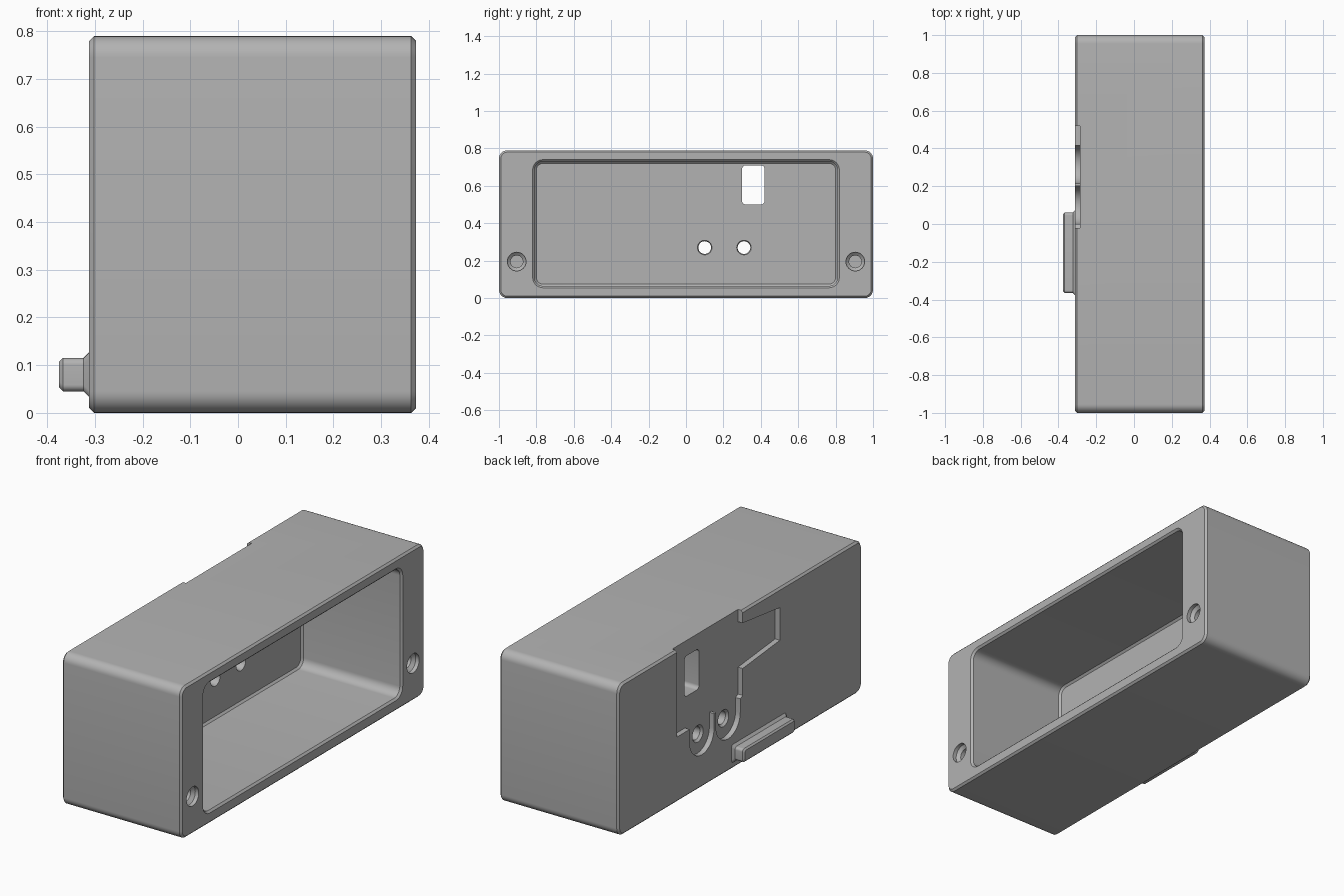
import bpy, bmesh
from math import sin, cos, pi

if "Cube" in bpy.data.objects:
    bpy.data.objects.remove(bpy.data.objects["Cube"])

grey = bpy.data.materials.new("plain grey")
grey.use_nodes = True
grey.diffuse_color = (0.45, 0.45, 0.45, 1)
grey.node_tree.nodes["Principled BSDF"].inputs["Base Color"].default_value = (0.45, 0.45, 0.45, 1)


def arc(y, z, r, start, end, steps=8):
    """Points on an arc in the y-z plane."""
    return [(y + r * cos(start + (end - start) * i / steps),
             z + r * sin(start + (end - start) * i / steps)) for i in range(steps + 1)]


def rounded(y0, y1, z0, z1, r):
    """Rounded rectangle outline in the y-z plane."""
    corners = [(y1 - r, z1 - r), (y0 + r, z1 - r), (y0 + r, z0 + r), (y1 - r, z0 + r)]
    return [p for i, (y, z) in enumerate(corners)
            for p in arc(y, z, r, i * pi / 2, (i + 1) * pi / 2)]


def circle(y, z, r):
    return [(y + r * cos(i * pi / 16), z + r * sin(i * pi / 16)) for i in range(32)]


def loft(name, layers):
    """Solid skinned through (x, outline) layers."""
    bm = bmesh.new()
    rings = [[bm.verts.new((x, y, z)) for y, z in outline] for x, outline in layers]
    for a, b in zip(rings, rings[1:]):
        for i in range(len(a)):
            bm.faces.new((a[i - 1], a[i], b[i], b[i - 1]))
    bm.faces.new(rings[0])
    bm.faces.new(rings[-1])
    bmesh.ops.recalc_face_normals(bm, faces=bm.faces)
    mesh = bpy.data.meshes.new(name)
    bm.to_mesh(mesh)
    bm.free()
    mesh.materials.append(grey)
    obj = bpy.data.objects.new(name, mesh)
    bpy.context.collection.objects.link(obj)
    return obj


def cut(target, cutter):
    bpy.context.view_layer.objects.active = target
    mod = target.modifiers.new("cut", 'BOOLEAN')
    mod.operation = 'DIFFERENCE'
    mod.solver = 'EXACT'
    mod.object = cutter
    bpy.ops.object.modifier_apply(modifier=mod.name)
    bpy.data.objects.remove(cutter)


def smooth(obj):
    bpy.ops.object.select_all(action='DESELECT')
    obj.select_set(True)
    bpy.context.view_layer.objects.active = obj
    bpy.ops.object.shade_smooth_by_angle(angle=0.5)


back, front, floor, recess = -0.312, 0.373, -0.2, -0.285


# Housing block with chamfered end faces
def block(inset):
    return rounded(-1 + inset, 1 - inset, inset, 0.79 - inset, 0.045 - inset)


housing = loft("housing", [(back, block(0.01)), (back + 0.01, block(0)),
                           (front - 0.01, block(0)), (front, block(0.01))])


# Main cavity with a chamfered rim and softened floor edge
def pocket(grow):
    return rounded(-0.81 - grow, 0.81 + grow, 0.065 - grow, 0.73 + grow, 0.045 + grow)


cut(housing, loft("cavity_cutter", [(floor, pocket(-0.01)), (floor + 0.01, pocket(0)),
                                    (front - 0.01, pocket(0)), (front + 0.01, pocket(0.02))]))

# Shallow keyed recess on the closed side
outline = [(0.52, 0.85), (0.52, 0.34), (0.415, 0.34)]
outline += arc(0.315, 0.27, 0.1, 0, -pi, 16)
outline += [(0.215, 0.345), (0.2, 0.345)]
outline += arc(0.1, 0.27, 0.1, 0, -pi, 16)
outline += [(0, 0.34), (-0.02, 0.35), (-0.02, 0.49), (-0.325, 0.52),
            (-0.325, 0.69), (-0.02, 0.726), (-0.02, 0.85)]
cut(housing, loft("recess_cutter", [(back - 0.1, outline), (recess, outline)]))

# Window and two countersunk holes through the closed side
window = rounded(0.3, 0.42, 0.5, 0.71, 0.02)
cut(housing, loft("window_cutter", [(-0.4, window), (-0.1, window)]))
for y in (0.1, 0.31):
    wide, narrow = circle(y, 0.27, 0.044), circle(y, 0.27, 0.034)
    cut(housing, loft("hole_cutter", [(-0.4, wide), (recess, wide), (recess + 0.012, narrow),
                                      (floor - 0.01, narrow), (floor + 0.01, wide)]))

# Blind screw holes beside the opening
for side in (-1, 1):
    wide, narrow = circle(side * 0.905, 0.195, 0.05), circle(side * 0.905, 0.195, 0.033)
    cut(housing, loft("screw_cutter", [(front + 0.1, wide), (front - 0.02, wide),
                                       (front - 0.035, narrow), (front - 0.3, narrow)]))
smooth(housing)


# Raised bar with a flared foot
def bar(grow):
    return rounded(-0.365 - grow, 0.06 + grow, 0.045 - grow, 0.115 + grow, 0.014)


latch_bar = loft("latch_bar", [(back + 0.02, bar(0.012)), (back, bar(0.012)), (back - 0.012, bar(0)),
                               (-0.367, bar(0)), (-0.375, bar(-0.008))])
smooth(latch_bar)
